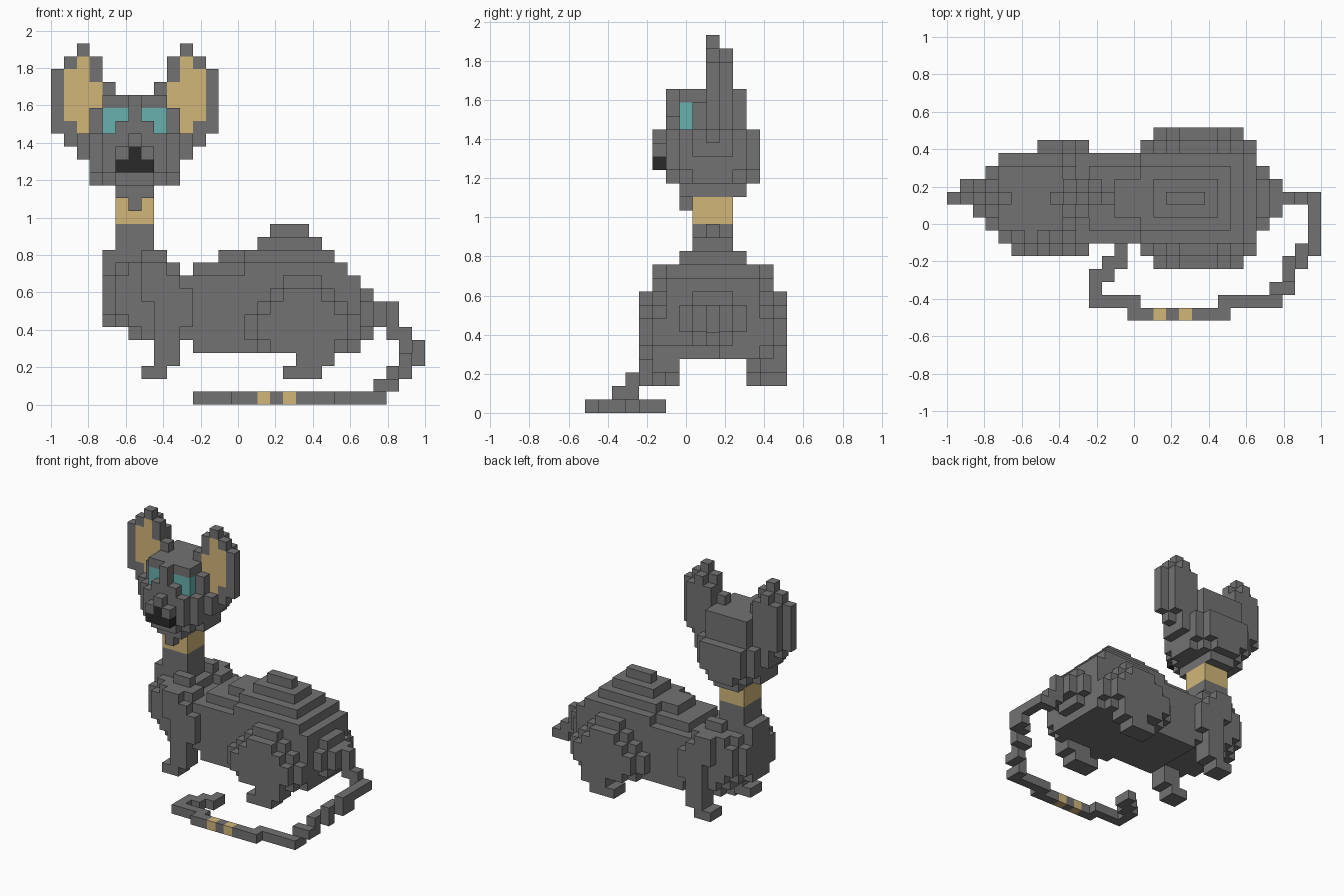
import bpy
import bmesh
from mathutils import Vector

if "Cube" in bpy.data.objects:
    bpy.data.objects.remove(bpy.data.objects["Cube"], do_unlink=True)

# Grid of equal blocks: 29 wide, 15 deep, 28 high
UNIT = 2 / 29
ORIGIN = Vector((-1, -7.5 * UNIT, 0))


def make_material(name, rgb):
    mat = bpy.data.materials.new(name)
    colour = (*rgb, 1)
    mat.diffuse_color = colour
    mat.use_nodes = True
    for node in mat.node_tree.nodes:
        if node.type == 'BSDF_PRINCIPLED':
            node.inputs["Base Color"].default_value = colour
            node.inputs["Roughness"].default_value = 0.9
    return mat


GREY = make_material("grey fur", (.17, .17, .17))
GOLD = make_material("gold", (.64, .47, .19))
TEAL = make_material("teal eye", (.14, .44, .43))
BLACK = make_material("black nose", (.023, .023, .023))

occupied = {}
parts = {}


def blocks(name, material, boxes, mirror=None):
    """Fill inclusive (x, x, y, y, z, z) block ranges; first part keeps a cell.
    mirror 'x' reflects across the head centre, 'y' across the body centre."""
    cells = parts.setdefault(name, (material, []))[1]
    for x0, x1, y0, y1, z0, z1 in boxes:
        for x in range(x0, x1 + 1):
            for y in range(y0, y1 + 1):
                for z in range(z0, z1 + 1):
                    copies = [(x, y, z)]
                    if mirror == 'x':
                        copies.append((12 - x, y, z))
                    if mirror == 'y':
                        copies.append((x, 18 - y, z))
                    for cell in copies:
                        if cell not in occupied:
                            occupied[cell] = name
                            cells.append(cell)


def layers(name, material, rows):
    """Body layers given by x range, half depth around the spine, z range."""
    blocks(name, material,
           [(x0, x1, 9 - h, 9 + h, z0, z1) for x0, x1, h, z0, z1 in rows])


# Face details
blocks("nose", BLACK, [(5, 7, 5, 5, 18, 18), (6, 6, 5, 5, 19, 19)])
blocks("muzzle", GREY, [(5, 7, 5, 5, 19, 19), (6, 6, 5, 5, 20, 20)])
blocks("eyes", TEAL, [(4, 4, 7, 7, 21, 22), (5, 5, 7, 7, 22, 22)], 'x')
blocks("nose_bridge", GREY, [(6, 6, 6, 6, 21, 23), (5, 7, 6, 6, 21, 21)])

# Ears: gold inner panel, grey rim and a smaller grey back
blocks("inner_ears", GOLD, [
    (1, 1, 9, 9, 22, 25),
    (2, 2, 9, 9, 21, 26),
    (3, 3, 9, 9, 23, 24),
], 'x')
blocks("ears", GREY, [
    (0, 0, 9, 9, 21, 25),
    (1, 1, 9, 9, 20, 26),
    (2, 2, 9, 9, 19, 27),
    (3, 3, 9, 9, 19, 26),
    (4, 4, 9, 9, 23, 24),
    (1, 1, 10, 10, 21, 25),
    (2, 2, 10, 10, 20, 26),
    (3, 3, 10, 10, 20, 25),
], 'x')

# Head
blocks("head", GREY, [
    (4, 8, 7, 11, 23, 23),
    (4, 8, 7, 11, 21, 22),
    (3, 9, 8, 10, 21, 22),
    (4, 8, 6, 12, 19, 20),
    (3, 9, 7, 11, 19, 20),
    (2, 10, 8, 10, 19, 20),
    (4, 8, 6, 12, 18, 18),
    (3, 9, 7, 11, 18, 18),
    (5, 7, 6, 12, 17, 17),
    (4, 8, 7, 11, 17, 17),
    (3, 9, 8, 10, 17, 17),
])
blocks("chin", GREY, [(5, 7, 7, 11, 16, 16), (6, 6, 7, 7, 15, 15)])

# Neck and collar
blocks("collar", GOLD, [(5, 7, 8, 10, 14, 15)])
blocks("neck", GREY, [(5, 7, 8, 10, 11, 13)])

# Chest, with shoulder blades standing above it on both sides
layers("chest", GREY, [
    (4, 7, 1, 11, 11),
    (4, 4, 1, 10, 10),
    (5, 8, 2, 10, 10),
    (4, 4, 2, 7, 9),
    (4, 4, 1, 6, 6),
    (5, 5, 2, 6, 9),
    (5, 9, 3, 7, 9),
    (6, 10, 3, 6, 9),
    (6, 10, 2, 5, 5),
    (7, 10, 3, 5, 5),
])
blocks("shoulder_blades", GREY, [
    (7, 8, 7, 7, 11, 11),
    (6, 9, 6, 7, 10, 10),
], 'y')

# Torso and stepped back
layers("torso", GREY, [
    (11, 23, 3, 4, 9),
    (11, 22, 2, 10, 10),
    (15, 22, 3, 10, 10),
    (13, 21, 1, 11, 11),
    (15, 21, 2, 11, 11),
    (16, 20, 1, 12, 12),
    (17, 19, 0, 13, 13),
    (24, 24, 1, 5, 8),
    (24, 24, 2, 6, 7),
    (25, 25, 1, 6, 7),
])

# Legs, mirrored across the spine
blocks("front_legs", GREY, [
    (7, 8, 5, 5, 10, 10),
    (7, 9, 5, 5, 8, 9),
    (8, 10, 5, 5, 6, 8),
    (8, 9, 5, 6, 3, 5),
    (7, 8, 5, 6, 2, 2),
], 'y')
blocks("hind_legs", GREY, [
    (18, 20, 5, 5, 9, 9),
    (17, 21, 5, 5, 8, 8),
    (16, 22, 5, 5, 7, 7),
    (15, 23, 5, 5, 5, 6),
    (16, 22, 5, 5, 4, 4),
    (18, 20, 4, 4, 8, 8),
    (17, 21, 4, 4, 7, 7),
    (16, 22, 4, 4, 5, 6),
    (17, 21, 4, 4, 4, 4),
    (19, 21, 4, 5, 3, 3),
    (18, 20, 4, 5, 2, 2),
], 'y')

# Tail: drops behind the body and curls round in front
blocks("tail_bands", GOLD, [(16, 16, 0, 0, 0, 0), (18, 18, 0, 0, 0, 0)])
blocks("tail", GREY, [
    (26, 26, 9, 9, 5, 7),
    (27, 27, 9, 9, 4, 5),
    (28, 28, 7, 9, 4, 4),
    (28, 28, 5, 6, 3, 4),
    (27, 27, 4, 5, 3, 3),
    (26, 27, 4, 4, 2, 2),
    (26, 26, 3, 3, 1, 2),
    (25, 26, 2, 2, 1, 1),
    (25, 25, 2, 2, 0, 0),
    (21, 25, 1, 1, 0, 0),
    (14, 21, 0, 0, 0, 0),
    (11, 14, 1, 1, 0, 0),
    (11, 11, 2, 3, 0, 0),
    (12, 12, 3, 4, 0, 0),
    (13, 13, 4, 5, 0, 0),
])


def build(name, material, cells):
    """Make one object from the exposed block faces of a part."""
    bm = bmesh.new()
    for cell in cells:
        for axis in range(3):
            for side in (0, 1):
                near = list(cell)
                near[axis] += 2 * side - 1
                if tuple(near) in occupied:
                    continue
                u, v = (axis + 1) % 3, (axis + 2) % 3
                corners = []
                for du, dv in ((0, 0), (1, 0), (1, 1), (0, 1)):
                    p = Vector(cell)
                    p[axis] += side
                    p[u] += du
                    p[v] += dv
                    corners.append(bm.verts.new(ORIGIN + p * UNIT))
                bm.faces.new(corners if side else corners[::-1])
    bmesh.ops.remove_doubles(bm, verts=bm.verts, dist=UNIT / 100)
    mesh = bpy.data.meshes.new(name)
    bm.to_mesh(mesh)
    bm.free()
    mesh.materials.append(material)
    bpy.context.collection.objects.link(bpy.data.objects.new(name, mesh))


for part_name, (part_material, part_cells) in parts.items():
    build(part_name, part_material, part_cells)
